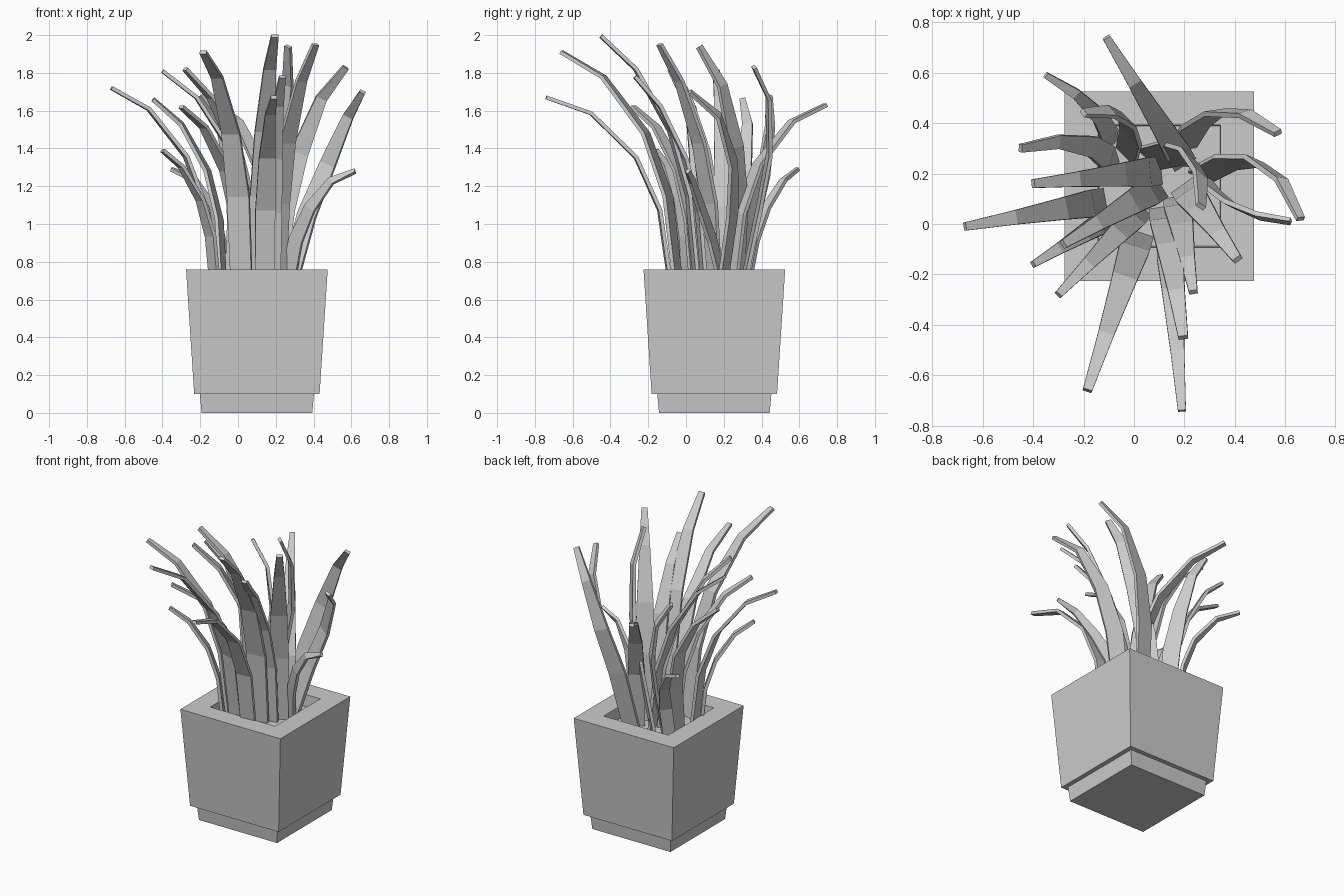
import bpy, bmesh
from mathutils import Vector

if "Cube" in bpy.data.objects:
    bpy.data.objects.remove(bpy.data.objects["Cube"])

CX, CY, SOIL = 0.1, 0.15, 0.68


def loft(name, rings):
    """Closed skin through rings of four points."""
    bm = bmesh.new()
    vs = [[bm.verts.new(p) for p in r] for r in rings]
    for a, b in zip(vs, vs[1:]):
        for i in range(4):
            j = (i + 1) % 4
            bm.faces.new((a[i], a[j], b[j], b[i]))
    bm.faces.new(vs[0])
    bm.faces.new(vs[-1])
    bmesh.ops.recalc_face_normals(bm, faces=bm.faces[:])
    me = bpy.data.meshes.new(name)
    bm.to_mesh(me)
    bm.free()
    bpy.context.collection.objects.link(bpy.data.objects.new(name, me))


def square(h, z):
    return [(CX + sx * h, CY + sy * h, z) for sx, sy in ((-1, -1), (1, -1), (1, 1), (-1, 1))]


def blade(name, rx, ry, tx, ty, tz, bow=0.0, edgewise=False):
    """Tapered strip arching from root to tip; bow pushes the middle sideways."""
    root, tip = Vector((rx, ry, SOIL - 0.02)), Vector((tx, ty, tz))
    run = Vector((tx - rx, ty - ry, 0))
    rise = tip.z - root.z
    r = min(run.length / rise, 0.65)          # flatter blades droop sooner
    lean = run.normalized()
    across = Vector((-lean.y, lean.x, 0))
    heights = (0, 0.30 + 0.17 * r, 0.53 + 0.24 * r, 0.80 + 0.18 * r, 1)
    reach = (0, 0.17, 0.40, 0.70, 1) if edgewise else (0, 0.09, 0.28, 0.64, 1)
    pts = [root + run * h + across * bow * b + Vector((0, 0, rise * v))
           for h, v, b in zip(reach, heights, (0, 0.65, 1, 0.8, 0))]
    width = 0.08 + 0.07 * (tz - 1.3)          # taller blades are wider
    side0 = lean if edgewise else across
    rings = []
    for i, (p, k) in enumerate(zip(pts, (0.95, 1.0, 0.82, 0.52, 0.30))):
        t = (pts[min(i + 1, 4)] - pts[max(i - 1, 0)]).normalized()
        s = (side0 - t * side0.dot(t)).normalized()
        n = t.cross(s) * 0.01
        s = s * width * k / 2
        rings.append([p - s - n, p + s - n, p + s + n, p - s + n])
    loft(name, rings)


# Planter: foot, tapered body, rim and recessed soil in one profile
loft("planter", [square(h, z) for h, z in (
    (0.293, 0), (0.302, 0.10), (0.332, 0.10), (0.375, 0.76), (0.243, 0.76), (0.238, SOIL))])

# Arching leaves: root x, y, tip x, y, z, sideways bow
arching = [
    (.20, .24, -.11, .74, 1.63),
    (-.10, .31, -.35, .59, 1.29, -.05),
    (-.08, .20, -.45, .30, 1.66, -.08),
    (.10, .21, -.40, .16, 1.81),
    (-.12, .09, -.67, -.01, 1.72),
    (-.12, .01, -.40, -.16, 1.39),
    (.10, .15, -.28, -.08, 1.82),
    (.03, .06, -.30, -.28, 1.62),
    (.02, -.04, -.185, -.66, 1.91),
    (.14, -.08, .19, -.74, 1.67),
    (.12, .06, .195, -.45, 1.995),
    (.17, .10, .235, -.27, 1.78),
    (.20, .15, .41, -.14, 1.95),
]
for i, a in enumerate(arching):
    blade(f"arching_leaf_{i + 1}", *a)

# Curled leaves: strips that bend along their narrow edge
curled = [
    (-.03, .27, -.20, .44, 1.68, -.10),
    (.26, .20, .62, .01, 1.28, -.05),
    (.26, .19, .66, .02, 1.70, .14),
    (.19, .30, .57, .36, 1.83, .12),
    (.06, .26, .265, .07, 1.94, .11),
]
for i, c in enumerate(curled):
    blade(f"curled_leaf_{i + 1}", *c, edgewise=True)
